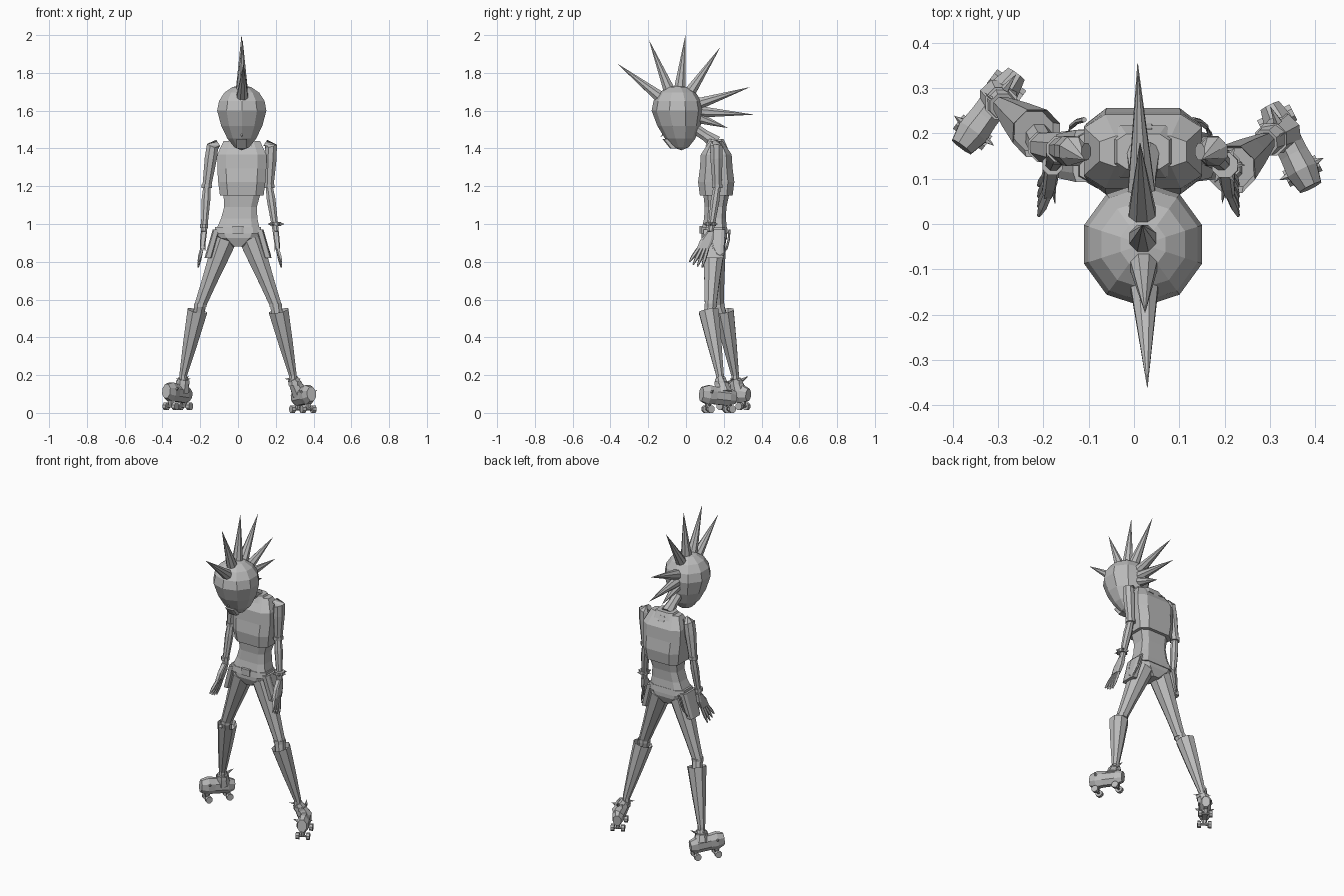
import bpy, bmesh
from math import sin, cos, pi, radians, sqrt, copysign
from mathutils import Vector

default_cube = bpy.data.objects.get("Cube")
if default_cube:
    bpy.data.objects.remove(default_cube)

grey = bpy.data.materials.new("plain grey")
grey.use_nodes = True
grey.diffuse_color = (.5, .5, .5, 1)
grey.node_tree.nodes["Principled BSDF"].inputs["Base Color"].default_value = grey.diffuse_color

UP = Vector((0, 0, 1))
BACK = Vector((0, 1, 0))


def at(x, y, z):
    return Vector((x, y, z))


def finish(name, bm):
    mesh = bpy.data.meshes.new(name)
    bm.to_mesh(mesh)
    bm.free()
    mesh.materials.append(grey)
    bpy.context.collection.objects.link(bpy.data.objects.new(name, mesh))


def skin(name, rings, hollow=False):
    """Join rings of points into a capped skin; hollow sinks the first cap."""
    bm = bmesh.new()
    loops = [[bm.verts.new(point) for point in ring] for ring in rings]
    for lower, upper in zip(loops, loops[1:]):
        for i in range(len(lower)):
            bm.faces.new((lower[i - 1], lower[i], upper[i], upper[i - 1]))
    cap = bm.faces.new(loops[0])
    bm.faces.new(loops[-1])
    bmesh.ops.recalc_face_normals(bm, faces=bm.faces)
    if hollow:
        bmesh.ops.inset_region(bm, faces=[cap], thickness=.01, depth=-.03)
    finish(name, bm)


def loft(name, low, high, widths, depths):
    """Stack evenly spaced, level, rounded boxes from low to high."""
    def soft(value):
        return copysign(sqrt(abs(value)), value)

    corners = [(k + .5) * pi / 4 for k in range(8)]
    last = len(widths) - 1
    skin(name, [[low.lerp(high, i / last) + at(width * soft(cos(a)), depth * soft(sin(a)), 0)
                 for a in corners]
                for i, (width, depth) in enumerate(zip(widths, depths))])


def tube(name, points, radii, sides=8, squeeze=1, hollow=False):
    """Sweep a polygon through points; squeeze narrows it sideways."""
    rings = []
    for i, (point, radius) in enumerate(zip(points, radii)):
        along = (points[min(i + 1, len(points) - 1)] - points[max(i - 1, 0)]).normalized()
        across = along.cross(UP if abs(along.z) < .8 else BACK).normalized()
        over = along.cross(across)
        turns = [(k + .5) * 2 * pi / sides for k in range(sides)]
        rings.append([point + radius * (across * cos(t) * squeeze + over * sin(t)) for t in turns])
    skin(name, rings, hollow)


def spike(name, base, tip, radius, sides=8):
    tube(name, [base, tip], [radius, radius / 50], sides)


def band(name, centre, radius, axis=UP, height=.02):
    tube(name, [centre - axis * height / 2, centre + axis * height / 2], [radius, radius])


# Head: a faceted ball drawn down to a narrow chin
skull = at(.02, -.045, 1.6)
bm = bmesh.new()
bmesh.ops.create_uvsphere(bm, u_segments=10, v_segments=8, radius=1)
for vert in bm.verts:
    below = max(0, -vert.co.z)
    taper = .137 * (1 - below / 4)
    drop = .21 if below else .135
    vert.co = skull + at(vert.co.x * taper, vert.co.y * taper + below * .02, vert.co.z * drop)
finish("head", bm)
chin = skull - UP * .15
spike("nose", chin + at(0, -.05, .05), chin + at(0, -.09, .01), .02, sides=4)
loft("mouth", chin + at(0, -.02, -.05), chin + at(0, -.06, 0), [.03, .03], [.02, .02])

# Crest: long spikes fanned over the head, plus a short one at the nape
for angle in (142, 112, 84, 56, 18, -3, -19):
    a = radians(angle)
    ray = at(-.03 * cos(a), cos(a), sin(a))
    reach = .28 if angle < -10 else .4
    spike("hair_spike", skull + ray * .1, skull + ray * reach, .035)

# Neck and torso, from the collar down
chest = at(.02, .16, 1.15)
collar = at(.02, .16, 1.43)
tube("neck", [skull + at(0, .07, -.08), collar - BACK * .06 + UP * .04, collar], [.03, .03, .04])
loft("collar", collar - UP * .02, collar + UP * .02, [.08, .06], [.06, .04])
loft("nape_plate", collar + at(0, .04, -.05), collar + BACK * .03, [.03, .03], [.03, .02])
loft("vest", chest, collar + UP * .01, [.12, .13, .135, .135, .1], [.09, .1, .09, .085, .035])
belt = at(0, .15, .97)
loft("waist", belt, chest, [.12, .1, .09, .1], [.07, .06, .06, .07])
loft("belt", belt - UP * .02, belt + UP * .015, [.13, .125], [.075, .07])
buckle = belt - BACK * .07
loft("belt_buckle", buckle - UP * .02, buckle + UP * .02, [.03, .03], [.01, .01])
loft("hips", belt - UP * .09, belt, [.03, .1, .13], [.05, .07, .07])


def build_arm(side, s):
    shoulder = at(.02 + s * .155, .16, 1.41)
    elbow = at(s * .165, .165, 1.2)
    wrist = at(.01 + s * .19, .13, .96)
    top = shoulder + at(-s * .03, 0, .02)
    tube(side + "_upper_arm", [top, shoulder, shoulder.lerp(elbow, .3), elbow],
         [.02, .035, .035, .025])
    band(side + "_elbow_band", elbow, .03)
    tube(side + "_forearm", [elbow, elbow.lerp(wrist, .3), wrist], [.02, .025, .017])

    # Hand with four fanned fingers and a thumb
    knuckles = wrist + at(s * .01, -.04, -.09)
    loft(side + "_palm", knuckles, wrist, [.013, .016, .017], [.035, .036, .018])
    for finger in range(4):
        a = .8 - finger / 4
        root = knuckles + BACK * (finger - 1.5) * .016
        tip = knuckles + at(s * .02, -sin(a) / 10, -cos(a) / 10)
        tube(side + "_finger", [root, root.lerp(tip, .6), tip], [.01, .01, .004], sides=5)
    root = wrist.lerp(knuckles, .4)
    spike(side + "_thumb", root, root + at(-s * .01, -.07, -.07), .014, sides=5)
    return wrist


def build_skate(side, heel, toe, ankle):
    """Ankle boot on four wheels, pointing from heel to toe."""
    forward = (toe - heel).normalized()
    across = forward.cross(UP)

    def foot(along, sideways, height):
        return heel + forward * along + across * sideways + UP * height

    stations = [foot(.2 * k / 5, 0, .08 + k * .004) for k in range(6)]
    tube(side + "_skate_boot", stations, [.035, .05, .05, .05, .055, .04], squeeze=.7)
    tube(side + "_skate_shaft", [ankle, foot(.065, 0, .1)], [.03, .045])
    band(side + "_ankle_strap", ankle.lerp(foot(.065, 0, .1), .3), .038)
    for along in (.035, .16):
        tube(side + "_truck", [foot(along, 0, .06), foot(along, 0, .02)], [.02, .01], sides=6)
        band(side + "_axle", foot(along, 0, .02), .007, across, height=.07)
        for sideways in (-.03, .03):
            band(side + "_wheel", foot(along, sideways, .02), .021, across)
    for out in (-1, 1):
        spike(side + "_toe_stud", foot(.155, out * .03, .11), foot(.155, out * .055, .12), .01, sides=5)
        spike(side + "_ankle_stud", ankle, ankle + across * out * .05, .01, sides=5)
    spike(side + "_heel_stud", foot(.04, 0, .16), foot(0, 0, .18), .01, sides=5)


def build_leg(side, s, lag, heel, toe):
    """The lag sets the lower leg further back."""
    hip = at(s * .067, .15, .92)
    knee = at(s * .2, .13 + lag / 2, .57)
    cuff = at(s * .215, .12 + lag, .54)
    ankle = at(s * .29, .18 + lag, .2)
    tube(side + "_thigh", [hip, hip.lerp(knee, .3), hip.lerp(knee, .65), knee, cuff - UP * .06],
         [.066, .056, .043, .033, .03])
    band(side + "_knee_band", knee, .036)
    tube(side + "_tall_boot", [cuff, cuff.lerp(ankle, .5), ankle, ankle - UP * .03],
         [.057, .041, .022, .022], hollow=True)
    build_skate(side, heel, toe, ankle - UP * .02)

    # Hip flap and hanging chain
    loft(side + "_hip_flap", at(s * .158, .15, .82), at(s * .115, .15, .97), [.02, .02], [.05, .06])
    hook = belt + at(.01 + s * .12, .03, 0)
    arc = [pi * k / 8 for k in range(9)]
    tube(side + "_hip_chain", [hook + at(s * .04 * sin(a), .05 * cos(a), -.14 * sin(a)) for a in arc],
         [.006 for a in arc], sides=6)


left_wrist = build_arm("left", 1)
right_wrist = build_arm("right", -1)
build_leg("left", 1, 0, heel=at(.3, .26, 0), toe=at(.39, .08, 0))
build_leg("right", -1, .08, heel=at(-.26, .33, .015), toe=at(-.38, .17, .015))

# Wrist bands, the left one studded
band("right_wrist_band", right_wrist + UP * .03, .024)
bracelet = left_wrist + UP * .04
band("bracelet", bracelet, .03)
for k in range(6):
    ray = at(cos(k * pi / 3), sin(k * pi / 3), 0)
    spike("bracelet_stud", bracelet + ray * .024, bracelet + ray * .045, .01, sides=5)
